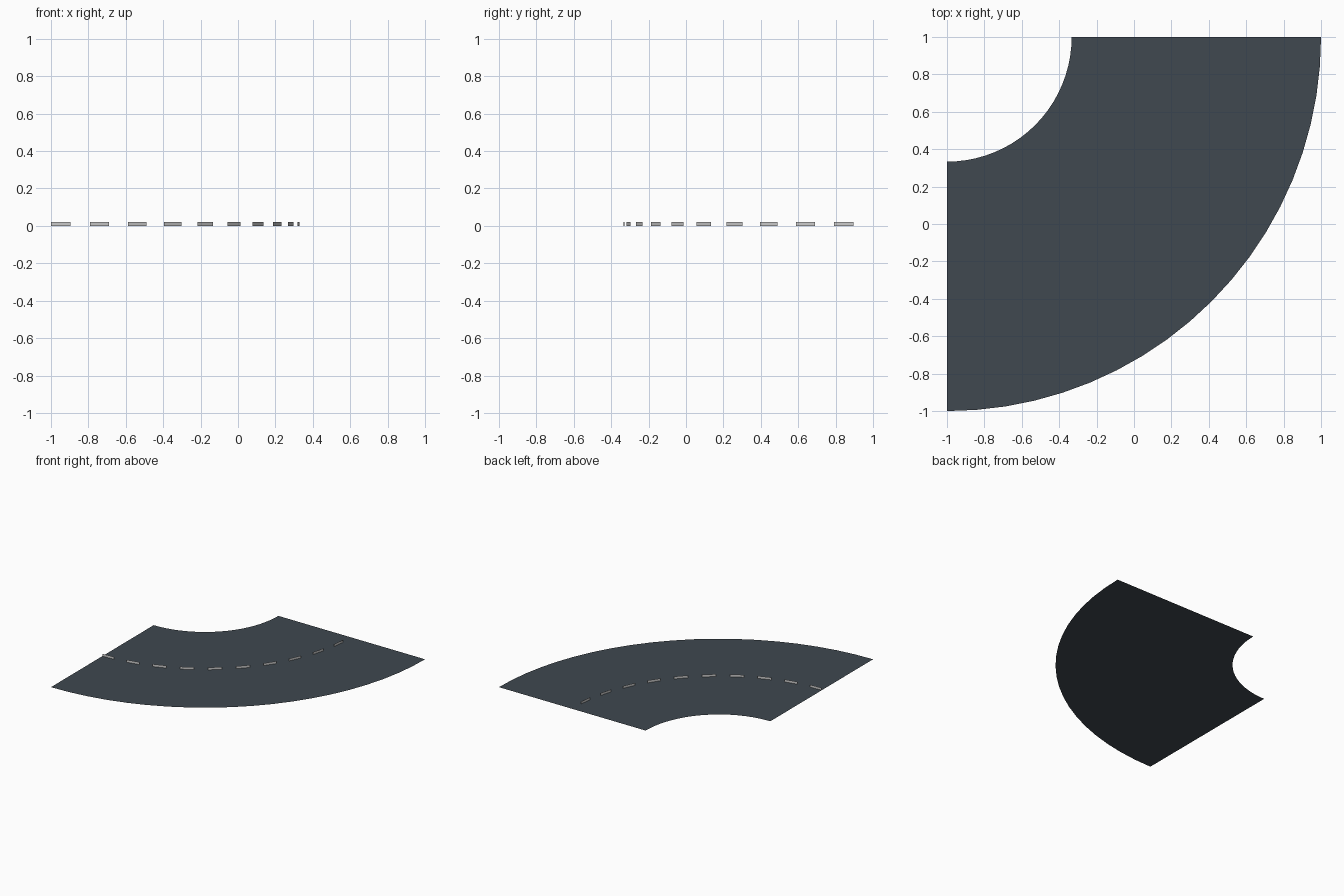
import bpy
from math import sin, cos, radians

if "Cube" in bpy.data.objects:
    bpy.data.objects.remove(bpy.data.objects["Cube"])

CX, CY = -1.0, 1.0            # centre of the bend
R_IN, R_MID, R_OUT = 2 / 3, 4 / 3, 2.0
STEPS = 20
STEP = 90 / STEPS
DASH_H = 0.02


def material(name, rgb):
    m = bpy.data.materials.new(name)
    m.diffuse_color = (*rgb, 1)
    m.use_nodes = True
    m.node_tree.nodes["Principled BSDF"].inputs["Base Color"].default_value = m.diffuse_color
    return m


def point(radius, step, z=0.0):
    a = radians(-90 + step * STEP)
    return (CX + radius * cos(a), CY + radius * sin(a), z)


def make(name, verts, faces, mat):
    mesh = bpy.data.meshes.new(name)
    mesh.from_pydata(verts, [], faces)
    mesh.materials.append(mat)
    bpy.context.collection.objects.link(bpy.data.objects.new(name, mesh))


# Road surface: flat quarter ring
verts = [point(r, i) for i in range(STEPS + 1) for r in (R_IN, R_OUT)]
faces = [(2 * i, 2 * i + 1, 2 * i + 3, 2 * i + 2) for i in range(STEPS)]
make("road_surface", verts, faces, material("asphalt", (0.05, 0.065, 0.08)))

# Centre line: thin upright strips on every other step
verts, faces = [], []
for i in range(0, STEPS, 2):
    n = len(verts)
    verts += [point(R_MID, i), point(R_MID, i + 1),
              point(R_MID, i + 1, DASH_H), point(R_MID, i, DASH_H)]
    faces.append((n, n + 1, n + 2, n + 3))
make("centre_line_dashes", verts, faces, material("line_paint", (0.6, 0.6, 0.6)))
